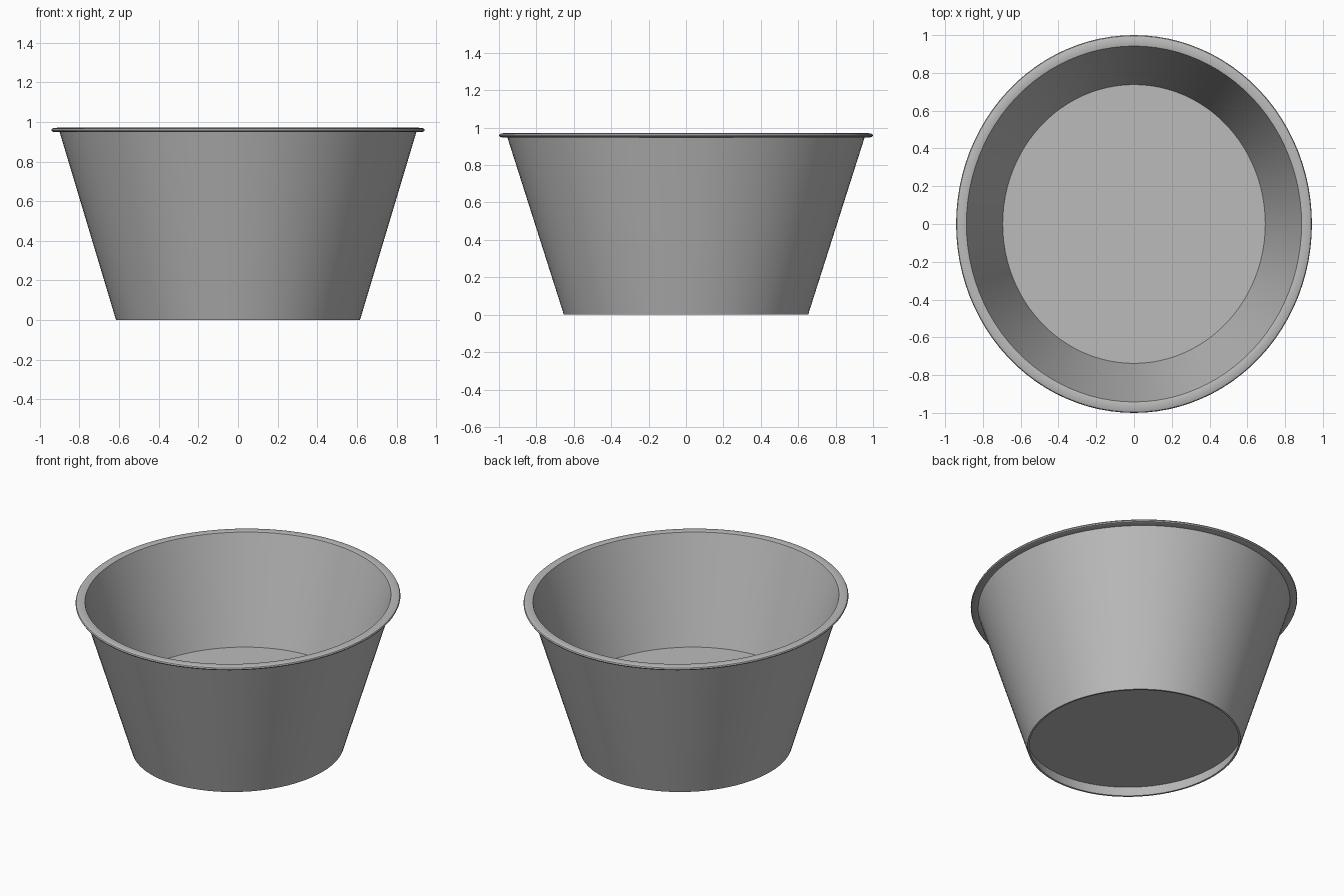
import bpy
import bmesh
import math

SEGMENTS = 96
OVAL = 0.942  # width relative to depth

cube = bpy.data.objects.get("Cube")
if cube:
    bpy.data.objects.remove(cube, do_unlink=True)

grey = bpy.data.materials.new("plain grey")
grey.use_nodes = True
colour = (0.5, 0.5, 0.5, 1.0)
grey.diffuse_color = colour
grey.node_tree.nodes["Principled BSDF"].inputs["Base Color"].default_value = colour


def lathe(name, profile, closed=False):
    """Spin a (radius, height) profile into an oval ring or solid."""
    bm = bmesh.new()
    verts = [bm.verts.new((r, 0, z)) for r, z in profile]
    pairs = list(zip(verts, verts[1:]))
    if closed:
        pairs.append((verts[-1], verts[0]))
    edges = [bm.edges.new(p) for p in pairs]
    bmesh.ops.spin(bm, geom=verts + edges, cent=(0, 0, 0), axis=(0, 0, 1),
                   angle=math.tau, steps=SEGMENTS, use_duplicate=False)
    bmesh.ops.remove_doubles(bm, verts=bm.verts, dist=0.0005)
    bmesh.ops.scale(bm, vec=(OVAL, 1, 1), verts=bm.verts)
    bmesh.ops.recalc_face_normals(bm, faces=bm.faces)
    mesh = bpy.data.meshes.new(name)
    bm.to_mesh(mesh)
    bm.free()
    mesh.materials.append(grey)
    obj = bpy.data.objects.new(name, mesh)
    bpy.context.collection.objects.link(obj)
    bpy.ops.object.select_all(action="DESELECT")
    obj.select_set(True)
    bpy.context.view_layer.objects.active = obj
    bpy.ops.object.shade_smooth_by_angle(angle=math.radians(40))
    return obj


# Tapered tub: recessed underside, foot, wall, rolled rim, inner wall, raised floor
lathe("tub", [
    (0, 0.07), (0.661, 0.07), (0.641, 0), (0.653, 0), (0.955, 0.948),
    (0.985, 0.948), (0.996, 0.952), (1.0, 0.959), (0.996, 0.966),
    (0.985, 0.97), (0.955, 0.971), (0.942, 0.968), (0.738, 0.31), (0, 0.31),
])
